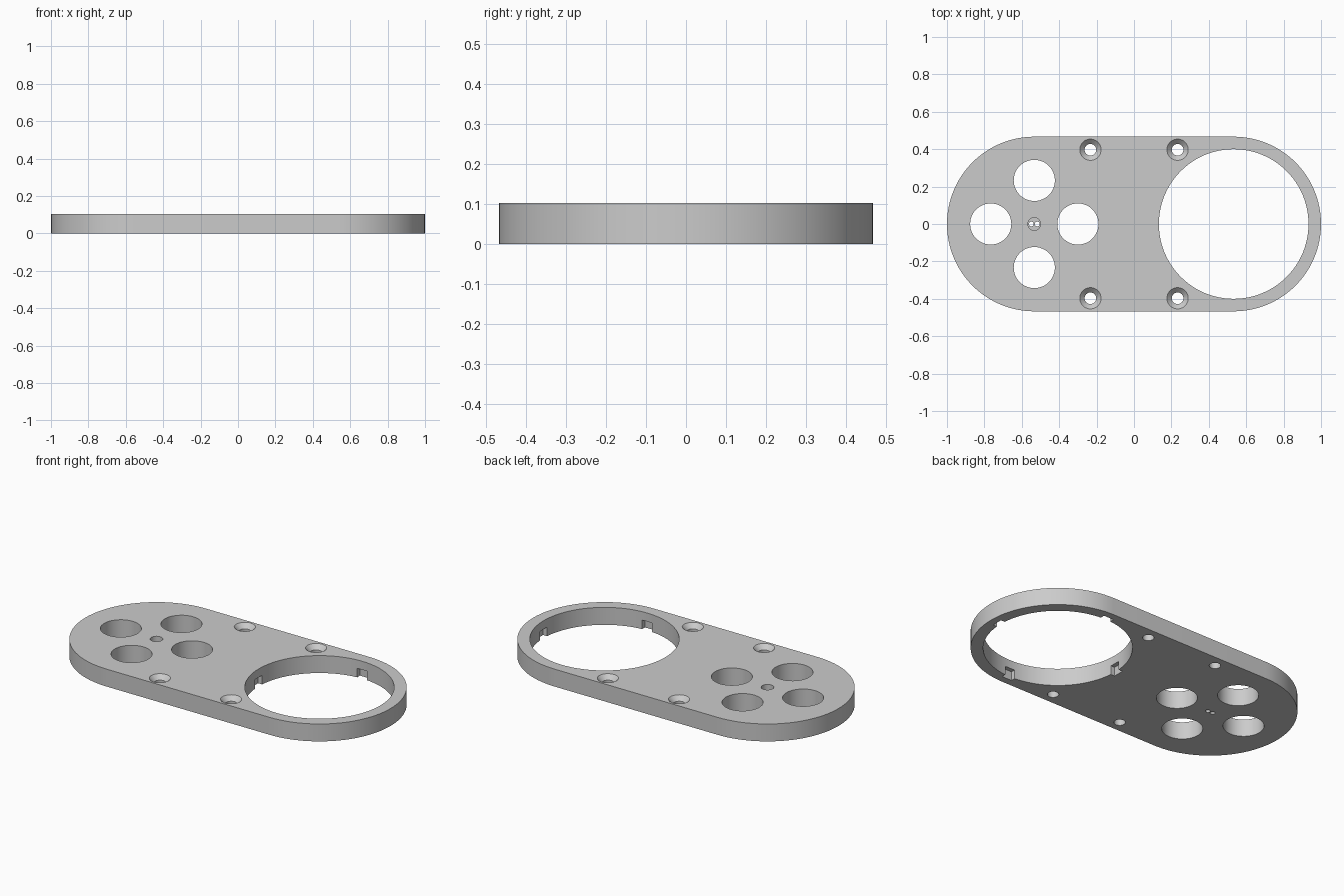
import bpy, bmesh
from math import cos, sin, pi, radians
from mathutils import Matrix

if "Cube" in bpy.data.objects:
    bpy.data.objects.remove(bpy.data.objects["Cube"], do_unlink=True)

HEIGHT = 0.103
END_X = 0.533       # centre of each rounded end
END_R = 0.467
RING_R = 0.40       # large opening
MARGIN = 0.05       # cutters overshoot the plate by this much

grey = bpy.data.materials.new("light grey")
grey.use_nodes = True
COLOUR = (0.6, 0.6, 0.6, 1)
grey.diffuse_color = COLOUR
grey.node_tree.nodes["Principled BSDF"].inputs["Base Color"].default_value = COLOUR


def make_object(name, bm):
    bmesh.ops.recalc_face_normals(bm, faces=bm.faces)
    mesh = bpy.data.meshes.new(name)
    bm.to_mesh(mesh)
    bm.free()
    mesh.materials.append(grey)
    obj = bpy.data.objects.new(name, mesh)
    bpy.context.collection.objects.link(obj)
    return obj


# Plate: extruded outline with two semicircular ends
STEPS = 48
bm = bmesh.new()
outline = []
for side, start in ((1, -pi / 2), (-1, pi / 2)):
    for i in range(STEPS + 1):
        a = start + pi * i / STEPS
        outline.append(bm.verts.new((side * END_X + END_R * cos(a), END_R * sin(a), 0)))
base = bm.faces.new(outline)
top = bmesh.ops.extrude_face_region(bm, geom=[base])["geom"]
bmesh.ops.translate(bm, vec=(0, 0, HEIGHT),
                    verts=[v for v in top if isinstance(v, bmesh.types.BMVert)])
plate = make_object("cover_plate", bm)


def subtract(bm):
    cutter = make_object("cutter", bm)
    cutter.hide_render = True
    mod = plate.modifiers.new("cut", "BOOLEAN")
    mod.operation = "DIFFERENCE"
    mod.solver = "EXACT"
    mod.object = cutter
    bpy.context.view_layer.objects.active = plate
    bpy.ops.object.modifier_apply(modifier=mod.name)
    bpy.data.objects.remove(cutter, do_unlink=True)


def cut_cone(x, y, z0, z1, r0, r1, segments=48):
    bm = bmesh.new()
    bmesh.ops.create_cone(bm, cap_ends=True, segments=segments, radius1=r0, radius2=r1,
                          depth=z1 - z0, matrix=Matrix.Translation((x, y, (z0 + z1) / 2)))
    subtract(bm)


def drill(x, y, r, z0=-MARGIN, z1=HEIGHT + MARGIN, segments=48):
    cut_cone(x, y, z0, z1, r, r, segments)


# Large opening with four locking notches in its lower edge
drill(END_X, 0, RING_R, segments=96)
for k in range(4):
    bm = bmesh.new()
    place = (Matrix.Translation((END_X, 0, 0)) @ Matrix.Rotation(k * pi / 2, 4, "Z")
             @ Matrix.Translation((RING_R - 0.015, 0, 0))
             @ Matrix.Diagonal((0.08, 0.066, 0.106, 1)))
    bmesh.ops.create_cube(bm, size=1, matrix=place)
    subtract(bm)

# Four round openings around the centre of the other end
for k in range(4):
    a = k * pi / 2
    drill(-END_X + 0.233 * cos(a), 0.233 * sin(a), 0.11)

# Central blind recess with two pin holes in its floor
drill(-END_X, 0, 0.034, z0=0.025, segments=32)
for side in (-1, 1):
    drill(-END_X + side * 0.016, 0, 0.013, z1=0.06, segments=20)

# Countersunk screw holes near the long edges
SINK, WIDE, NARROW = 0.026, 0.057, 0.031
for x in (-0.233, 0.233):
    for y in (-0.397, 0.397):
        drill(x, y, NARROW, segments=32)
        cut_cone(x, y, HEIGHT - SINK, HEIGHT + 0.001, NARROW, WIDE + 0.001, 32)

bpy.ops.object.select_all(action="DESELECT")
plate.select_set(True)
bpy.context.view_layer.objects.active = plate
bpy.ops.object.shade_smooth_by_angle(angle=radians(30))
